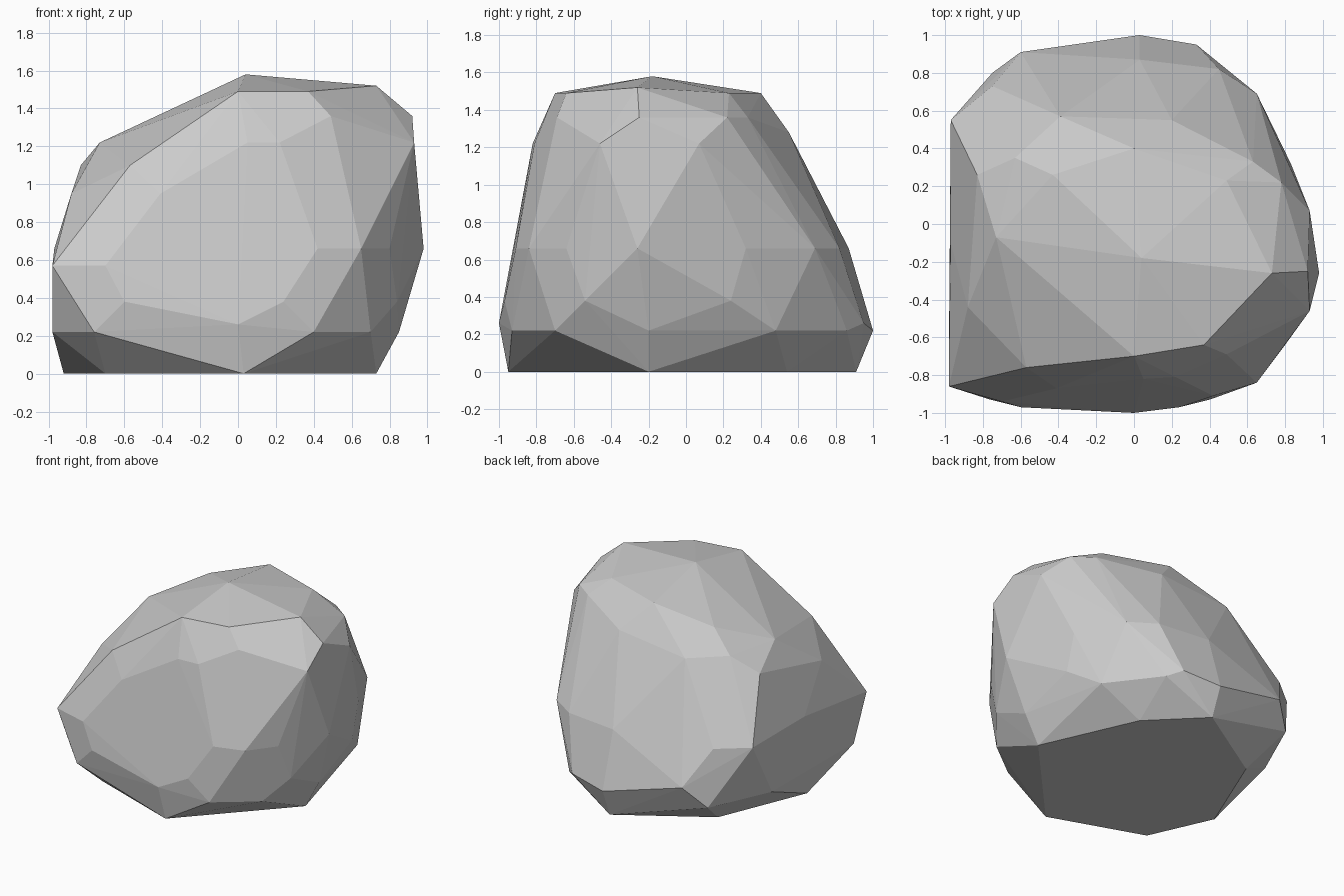
import bpy
import bmesh
from math import radians

# Remove the default cube only
default_cube = bpy.data.objects.get("Cube")
if default_cube:
    bpy.data.objects.remove(default_cube, do_unlink=True)


def make_material(name, colour):
    material = bpy.data.materials.new(name)
    material.use_nodes = True
    material.diffuse_color = colour
    shader = material.node_tree.nodes["Principled BSDF"]
    shader.inputs["Base Color"].default_value = colour
    shader.inputs["Roughness"].default_value = 0.9
    return material


def add_ring(mesh, height, corners):
    """Place the corners of one horizontal section of the stone."""
    for x, y in corners:
        mesh.verts.new((x, y, height))


stone_grey = make_material("stone grey", (0.6, 0.6, 0.6, 1.0))
stone = bmesh.new()

# Flat underside
add_ring(stone, 0.0, [(.73, -.2), (.4, .54), (.03, .91), (-.63, .5),
                      (-.92, -.2), (-.7, -.69), (.03, -.95)])

# Skirt where the stone bulges out above the ground
add_ring(stone, .22, [(.85, -.2), (.71, .48), (.42, .86), (.03, 1),
                      (-.75, .8), (-.97, .31), (-.98, -.7),
                      (-.76, -.93), (.4, -.93), (.7, -.7)])
add_ring(stone, .26, [(0, -1), (.33, .95)])
add_ring(stone, .38, [(.83, .24), (-.6, .91), (-.6, -.97),
                      (.24, -.97), (.84, -.54)])

# Pointed nose on the low front corner
add_ring(stone, .57, [(-.98, -.86), (-.7, -.94)])

# Belt around the middle
add_ring(stone, .66, [(.98, -.26), (.83, .32), (.65, .69), (.45, .82),
                      (.03, .87), (-.75, .73), (-.97, .55), (-.97, -.1),
                      (.42, -.91), (.65, -.84), (.8, -.64)])

# Sloping flank above the nose
add_ring(stone, .95, [(-.88, -.44), (-.41, -.87)])
add_ring(stone, 1.1, [(-.57, -.76), (-.83, .26)])

# Shoulders
add_ring(stone, 1.22, [(.93, -.46), (.93, .07), (.05, -.82), (.22, -.81),
                       (-.73, -.07), (-.63, .35), (-.39, .57)])
add_ring(stone, 1.28, [(.2, .55), (.75, -.55)])
add_ring(stone, 1.36, [(.92, -.25), (.78, .22), (.63, .33),
                       (-.43, .26), (.49, -.69)])

# Crown and its two peaks
add_ring(stone, 1.49, [(0, -.7), (.37, -.64), (.49, .23), (0, .4)])
add_ring(stone, 1.52, [(.73, -.26)])
add_ring(stone, 1.58, [(.04, -.18)])

# Wrap the sections in one faceted skin and merge nearly level facets
bmesh.ops.convex_hull(stone, input=stone.verts[:])
loose = [v for v in stone.verts if not v.link_faces]
bmesh.ops.delete(stone, geom=loose, context="VERTS")
bmesh.ops.dissolve_limit(stone, angle_limit=radians(1),
                         verts=stone.verts[:], edges=stone.edges[:])
bmesh.ops.recalc_face_normals(stone, faces=stone.faces[:])
for face in stone.faces:
    face.smooth = False

rock_mesh = bpy.data.meshes.new("rock")
stone.to_mesh(rock_mesh)
stone.free()
rock_mesh.materials.append(stone_grey)
rock = bpy.data.objects.new("rock", rock_mesh)
bpy.context.collection.objects.link(rock)
